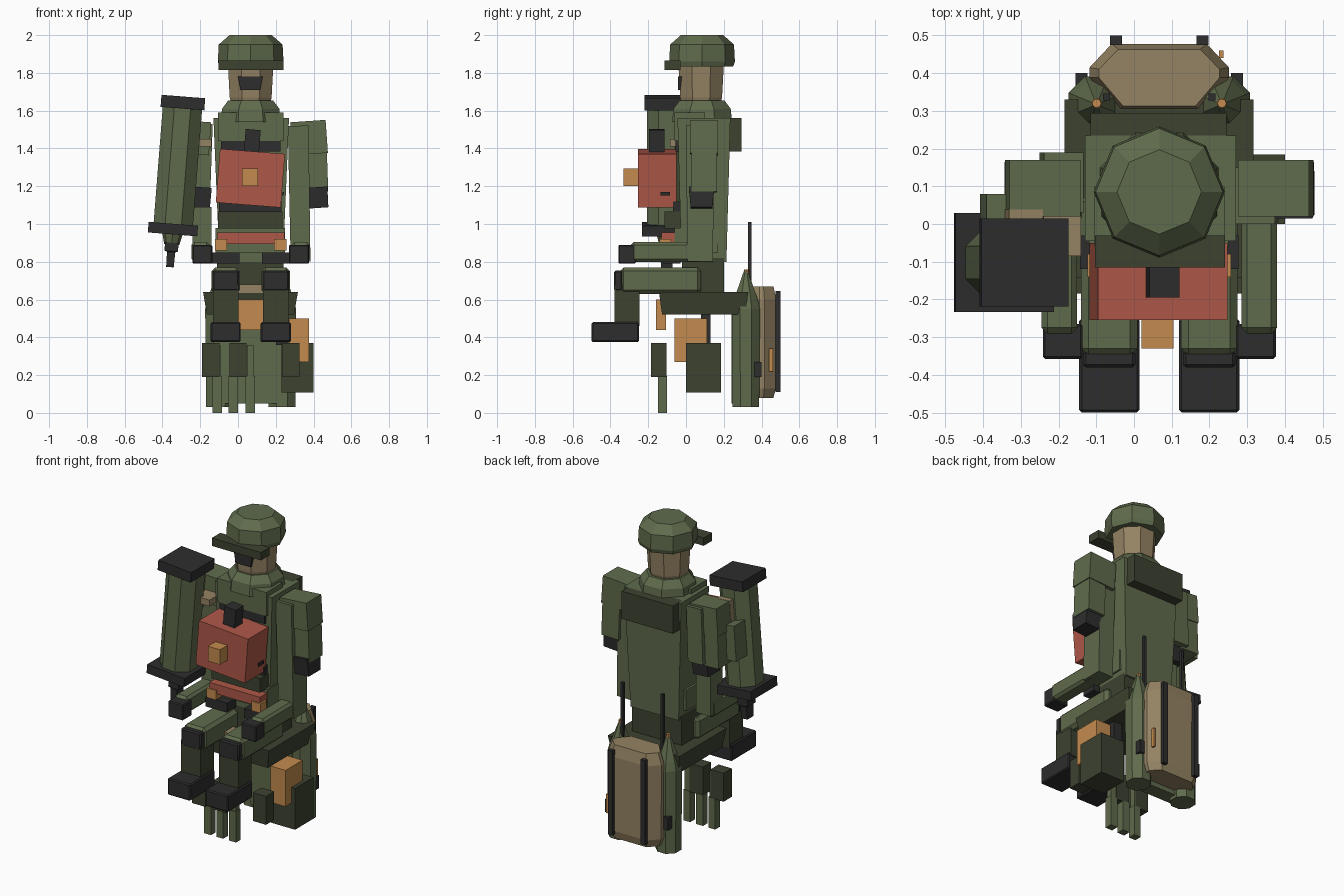
import bpy, bmesh, math
from mathutils import Matrix

if "Cube" in bpy.data.objects:
    bpy.data.objects.remove(bpy.data.objects["Cube"])

CX = 0.067  # the figure's own centre line


def material(name, rgb):
    m = bpy.data.materials.new(name)
    lin = [((c / 255 + 0.055) / 1.055) ** 2.4 for c in rgb]
    m.diffuse_color = (*lin, 1)
    m.use_nodes = True
    m.node_tree.nodes["Principled BSDF"].inputs["Base Color"].default_value = m.diffuse_color
    return m


GREEN = material("olive green", (95, 107, 76))
DARK = material("dark olive", (60, 66, 48))
BLACK = material("charcoal", (45, 45, 46))
RED = material("brick red", (174, 88, 72))
ORANGE = material("orange", (196, 139, 78))
TAN = material("tan", (148, 131, 99))


def loft(name, mat, outline, rings, centre=(0, 0, 0), roll=0, bevel=0):
    """Stack an outline at rings of (z, x scale, y scale), then tilt about y."""
    bm = bmesh.new()
    loops = [[bm.verts.new((x * sx, y * sy, z)) for x, y in outline] for z, sx, sy in rings]
    n = len(outline)
    for a, b in zip(loops, loops[1:]):
        for i in range(n):
            bm.faces.new((a[i], a[(i + 1) % n], b[(i + 1) % n], b[i]))
    bm.faces.new(loops[0][::-1])
    bm.faces.new(loops[-1])
    if bevel:
        bmesh.ops.bevel(bm, geom=bm.edges[:], offset=bevel, segments=1, affect='EDGES')
    bmesh.ops.recalc_face_normals(bm, faces=bm.faces[:])
    bm.transform(Matrix.Translation(centre) @ Matrix.Rotation(math.radians(roll), 4, 'Y'))
    me = bpy.data.meshes.new(name)
    bm.to_mesh(me)
    bm.free()
    me.materials.append(mat)
    ob = bpy.data.objects.new(name, me)
    bpy.context.collection.objects.link(ob)
    return ob


SQUARE = [(-1, -1), (1, -1), (1, 1), (-1, 1)]


def box(name, mat, x, y, z, roll=0, low=(1, 1), bevel=0):
    """Box from ranges; low scales the bottom end."""
    w, d, h = [(r[1] - r[0]) / 2 for r in (x, y, z)]
    c = [(r[1] + r[0]) / 2 for r in (x, y, z)]
    return loft(name, mat, SQUARE, [(-h, w * low[0], d * low[1]), (h, w, d)], c, roll, bevel)


def ngon(n=8, phase=0.0):
    return [(math.cos(2 * math.pi * (i + phase) / n), math.sin(2 * math.pi * (i + phase) / n))
            for i in range(n)]


def pair(name, mat, off, half, y, z, **kw):
    """Mirrored boxes either side of the figure's centre line."""
    for s, side in ((-1, "right"), (1, "left")):
        c = CX + s * off
        box(f"{side}_{name}", mat, (c - half, c + half), y, z, **kw)


def round_part(name, mat, x, y, rings, phase=0.0, **kw):
    return loft(name, mat, ngon(8, phase), [(z, r, r) for z, r in rings], (x, y, 0), **kw)


# Head and helmet
round_part("head", TAN, CX, 0.08, [(1.62, 0.107), (1.67, 0.12), (1.86, 0.131)], 0.5)
round_part("helmet", GREEN, CX, 0.085, [(1.835, 0.165), (1.86, 0.174), (1.95, 0.169), (2.0, 0.112)])
box("helmet_brim", DARK, (-0.103, 0.242), (-0.115, -0.03), (1.815, 1.865))
box("moustache", BLACK, (0.0, 0.13), (-0.042, -0.02), (1.71, 1.78), low=(0.8, 1))
round_part("collar", GREEN, CX, 0.085, [(1.54, 0.172), (1.61, 0.164), (1.655, 0.128)], 0.5)

# Torso, tapering down to the hips
box("torso", GREEN, (-0.13, 0.27), (-0.045, 0.235), (0.8, 1.56), low=(0.84, 0.85))
box("chest_plate", GREEN, (-0.105, 0.24), (-0.06, 0.1), (1.44, 1.59))
box("chest_strap", BLACK, (-0.09, 0.225), (-0.055, 0.0), (1.385, 1.44))
box("back_panel", DARK, (-0.115, 0.245), (0.2, 0.295), (1.385, 1.56))
box("belly_strap", BLACK, (-0.1, 0.23), (-0.07, 0.0), (1.06, 1.12))
box("belly_panel", DARK, (-0.105, 0.235), (-0.115, 0.02), (0.975, 1.065))
box("waist", GREEN, (-0.12, 0.25), (-0.06, 0.17), (0.85, 0.98))
box("belt", RED, (-0.11, 0.245), (-0.13, -0.05), (0.895, 0.955))
pair("belt_buckle", ORANGE, 0.157, 0.033, (-0.14, -0.08), (0.86, 0.92))
pair("belt_pouch", BLACK, 0.135, 0.075, (-0.12, -0.03), (0.79, 0.85))
box("pelvis", DARK, (-0.11, 0.24), (-0.02, 0.2), (0.62, 0.82))

# Chest pack with its knobs
box("chest_pack", RED, (-0.107, 0.238), (-0.255, -0.05), (1.1, 1.385), roll=4.5)
box("pack_dial", ORANGE, (0.02, 0.105), (-0.33, -0.25), (1.2, 1.295))
box("pack_handle", BLACK, (0.035, 0.115), (-0.195, -0.115), (1.36, 1.5), roll=4.5)
box("pack_slot", BLACK, (0.234, 0.242), (-0.135, -0.085), (1.15, 1.17), roll=4.5)

# Arms: sleeve, outer guard, elbow pad, forearm, glove
box("left_sleeve", GREEN, (0.27, 0.38), (0.0, 0.15), (0.8, 1.52), roll=-1, low=(0.95, 0.9))
box("right_sleeve", GREEN, (-0.245, -0.14), (0.03, 0.19), (1.18, 1.53), roll=2)
box("right_elbow", GREEN, (-0.24, -0.14), (-0.02, 0.1), (0.82, 1.09))
for s, side in ((-1, "right"), (1, "left")):
    def span(a, b):
        return tuple(sorted((CX + s * a, CX + s * b)))
    box(f"{side}_shoulder", GREEN, span(0.215, 0.403), (0.02, 0.17), (1.37, 1.545), roll=-4 * s)
    box(f"{side}_arm_guard", GREEN, span(0.285, 0.405), (0.03, 0.165), (1.17, 1.5), roll=-2 * s)
    box(f"{side}_elbow_pad", BLACK, span(0.30 if s > 0 else 0.21, 0.41 if s > 0 else 0.32),
        (0.015, 0.15), (1.085, 1.195), roll=-4 * s, low=(0.96, 0.85))
pair("forearm", GREEN, 0.265, 0.047, (-0.29, 0.08), (0.8, 0.905), bevel=0.015)
pair("glove", BLACK, 0.256, 0.053, (-0.358, -0.265), (0.79, 0.89), bevel=0.006)

# Seated legs
pair("thigh", GREEN, 0.1325, 0.075, (-0.35, 0.08), (0.63, 0.77), bevel=0.02)
pair("knee_pad", BLACK, 0.1325, 0.07, (-0.38, -0.335), (0.645, 0.755), bevel=0.008)
pair("shin", DARK, 0.1325, 0.068, (-0.378, -0.245), (0.46, 0.68))
pair("boot", BLACK, 0.1325, 0.08, (-0.5, -0.25), (0.375, 0.48), bevel=0.007)

# Launch tube, tilted as one piece
TUBE = (-0.318, -0.102, 1.31)
tilt = dict(centre=TUBE, roll=4.5)
loft("launch_tube", GREEN, ngon(8, 0.5), [(-0.33, 0.113, 0.113), (0.32, 0.113, 0.113)], **tilt)
loft("tube_top_cap", BLACK, SQUARE, [(0.302, 0.116, 0.117), (0.366, 0.116, 0.117)], **tilt)
loft("tube_bottom_cap", BLACK, SQUARE, [(-0.366, 0.131, 0.131), (-0.31, 0.131, 0.131)], **tilt)
loft("tube_nozzle", GREEN, ngon(), [(-0.42, 0.04, 0.04), (-0.36, 0.055, 0.055)], **tilt)
loft("tube_grip", BLACK, SQUARE, [(-0.54, 0.02, 0.03), (-0.46, 0.022, 0.035),
                                 (-0.455, 0.036, 0.04), (-0.41, 0.036, 0.04)], **tilt)
box("tube_bracket", TAN, (-0.34, -0.25), (0.0, 0.038), (1.34, 1.55), roll=4.5)
box("tube_clamp", TAN, (-0.24, -0.14), (-0.085, 0.03), (1.41, 1.45))
box("tube_mount", GREEN, (-0.4, -0.3), (-0.03, 0.08), (1.2, 1.42), roll=4.5)

# Seat and the gear hung beneath it
box("seat", DARK, (-0.185, 0.317), (-0.143, 0.33), (0.52, 0.64), low=(0.92, 0.93))
box("seat_front_trim", TAN, (0.0, 0.14), (-0.15, -0.06), (0.635, 0.68))
box("front_flap", ORANGE, (0.0, 0.14), (-0.16, -0.105), (0.44, 0.6))
box("side_pouch", ORANGE, (0.27, 0.375), (-0.06, 0.11), (0.27, 0.5))
box("side_crate", DARK, (0.23, 0.4), (0.0, 0.185), (0.108, 0.37))
box("seat_strut", BLACK, (0.2, 0.26), (0.08, 0.13), (0.36, 0.54))
for i, x in enumerate((-0.145, 0.0, 0.28)):
    box(f"front_canister_{i}", DARK, (x - 0.046, x + 0.046), (-0.185, -0.103), (0.19, 0.37))
for i, x in enumerate((-0.11, -0.025, 0.065)):
    box(f"front_prong_{i}", GREEN, (x - 0.024, x + 0.024), (-0.147, -0.1), (0.0, 0.195))
    box(f"prong_stem_{i}", GREEN, (x - 0.018, x + 0.018), (-0.14, -0.105), (0.19, 0.36))

# Rear pack: chamfered tan tank, rods, side cylinders, aerials
chamfer = [(-1, 0.0), (-0.6, -1), (0.6, -1), (1, 0.0), (1, 0.3), (0.68, 1), (-0.68, 1), (-1, 0.3)]
loft("rear_tank", TAN, chamfer, [(0.08, 0.165, 0.075), (0.13, 0.183, 0.088), (0.6, 0.185, 0.09),
                                 (0.67, 0.16, 0.075)], (CX, 0.388, 0))
pair("tank_rod", BLACK, 0.115, 0.016, (0.475, 0.5), (0.11, 0.645))
box("tank_tag", ORANGE, (0.225, 0.238), (0.44, 0.46), (0.22, 0.34))
for s, side in ((-1, "right"), (1, "left")):
    x = CX + s * 0.166
    round_part(f"{side}_cylinder", GREEN, x, 0.317,
               [(0.03, 0.076), (0.55, 0.081), (0.6, 0.068), (0.75, 0.012)], 0.5)
    round_part(f"{side}_cylinder_tip", ORANGE, x, 0.32, [(0.74, 0.014), (0.76, 0.012)])
    box(f"{side}_cylinder_valve", BLACK, (x + s * 0.04 - 0.016, x + s * 0.04 + 0.016),
        (0.36, 0.4), (0.19, 0.27))
pair("aerial", BLACK, 0.14, 0.009, (0.328, 0.346), (0.5, 1.01))
box("pack_frame", GREEN, (-0.08, 0.21), (0.24, 0.33), (0.05, 0.54))
